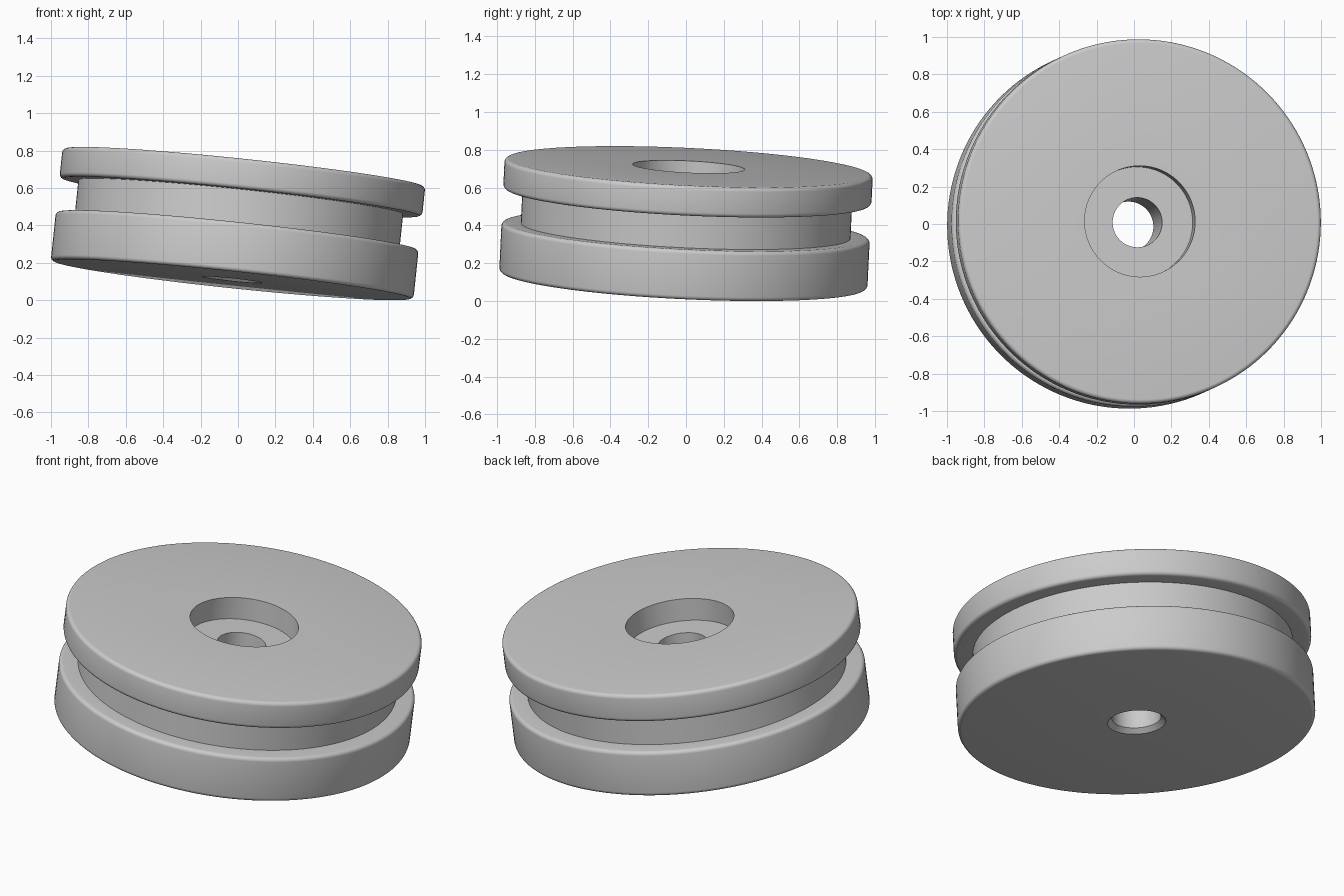
import bpy
import bmesh
from math import sin, cos, pi, radians
from mathutils import Vector, Matrix

cube = bpy.data.objects.get("Cube")
if cube:
    bpy.data.objects.remove(cube, do_unlink=True)

SEGMENTS = 144
RIM, CORE = 0.975, 0.873          # flange and groove radii
BORE, RECESS = 0.133, 0.297       # through hole and top recess radii
LOW, HIGH, TOP = 0.265, 0.445, 0.605   # heights along the axle
FILLET, CHAMFER, DEPTH = 0.022, 0.026, 0.13
AXLE = Vector((0.105, 0.048, 1)).normalized()

grey = bpy.data.materials.new("light grey")
grey.use_nodes = True
grey.diffuse_color = (0.6, 0.6, 0.6, 1)
grey.node_tree.nodes["Principled BSDF"].inputs["Base Color"].default_value = grey.diffuse_color


def flange(bottom, top, steps=5):
    """Outer edge of a flange, rounded at both corners."""
    points = []
    for height, start in ((bottom + FILLET, -pi / 2), (top - FILLET, 0)):
        for i in range(steps + 1):
            a = start + pi / 2 * i / steps
            points.append((RIM - FILLET + FILLET * cos(a), height + FILLET * sin(a)))
    return points


# Closed cross-section: bottom bore, lower flange, groove, upper flange, recess
profile = [(BORE, CHAMFER), (BORE + CHAMFER, 0)]
profile += flange(0, LOW)
profile += [(CORE, LOW), (CORE, HIGH)]
profile += flange(HIGH, TOP)
profile += [(RECESS, TOP), (RECESS, TOP - DEPTH), (BORE, TOP - DEPTH)]

# Revolve the cross-section around the axle
bm = bmesh.new()
verts = [bm.verts.new((r, 0, z)) for r, z in profile]
edges = [bm.edges.new((v, verts[(i + 1) % len(verts)])) for i, v in enumerate(verts)]
bmesh.ops.spin(bm, geom=verts + edges, cent=(0, 0, 0), axis=(0, 0, 1),
               angle=2 * pi, steps=SEGMENTS, use_merge=True)
bmesh.ops.remove_doubles(bm, verts=bm.verts, dist=0.0001)
bmesh.ops.recalc_face_normals(bm, faces=bm.faces)

# Lean the wheel, centre it and rest it on the ground
tilt = Vector((0, 0, 1)).rotation_difference(AXLE).to_matrix().to_4x4()
bm.transform(tilt @ Matrix.Translation((0, 0, -TOP / 2)))
lowest = min(v.co.z for v in bm.verts)
bm.transform(Matrix.Translation((0, 0, -lowest)))

mesh = bpy.data.meshes.new("grooved_wheel")
bm.to_mesh(mesh)
bm.free()
mesh.materials.append(grey)
wheel = bpy.data.objects.new("grooved_wheel", mesh)
bpy.context.collection.objects.link(wheel)

bpy.ops.object.select_all(action='DESELECT')
wheel.select_set(True)
bpy.context.view_layer.objects.active = wheel
bpy.ops.object.shade_smooth_by_angle(angle=radians(30))
